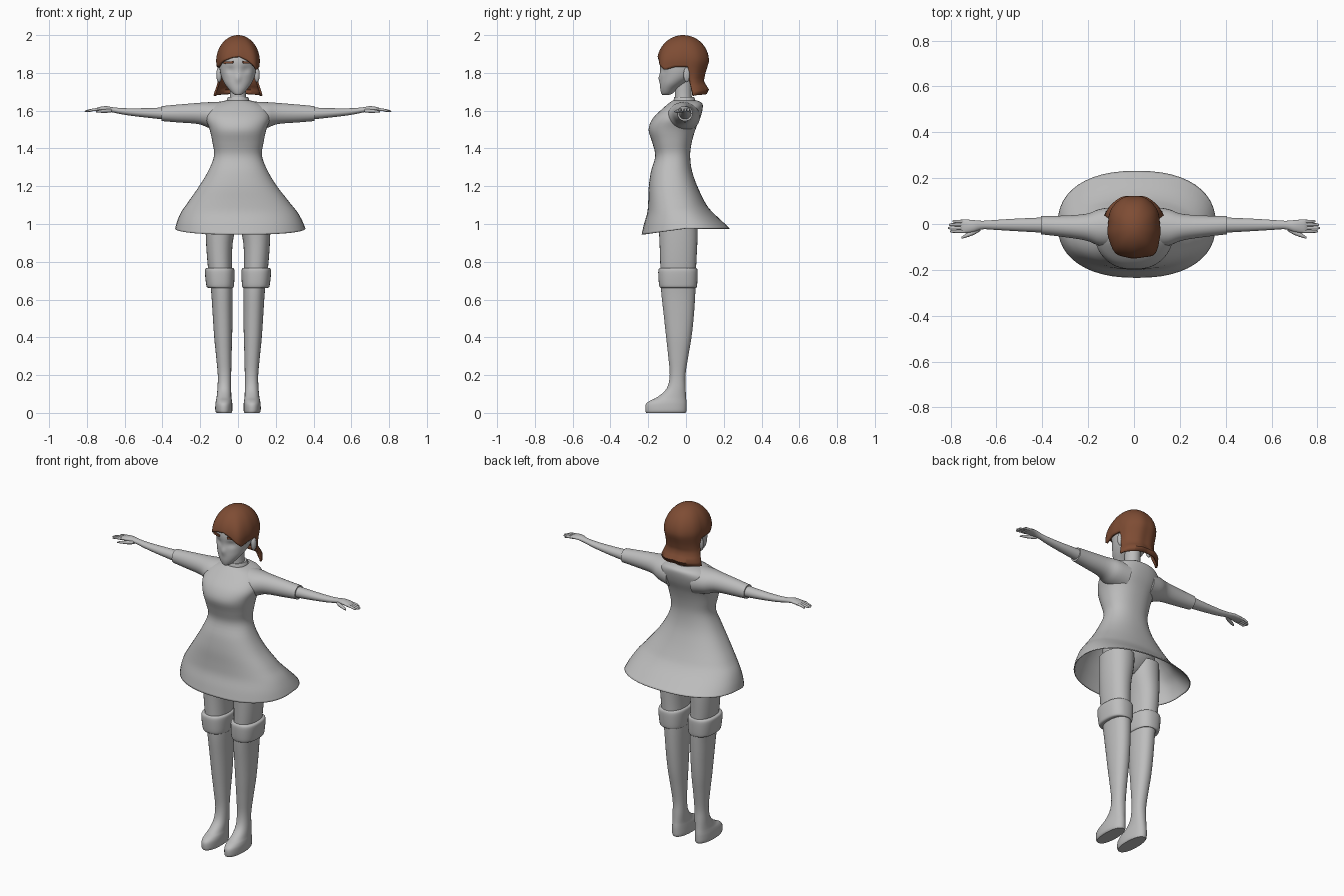
import bpy, bmesh, math
from mathutils import Vector

if "Cube" in bpy.data.objects:
    bpy.data.objects.remove(bpy.data.objects["Cube"])


def material(name, rgb):
    m = bpy.data.materials.new(name)
    m.diffuse_color = (*rgb, 1)
    m.use_nodes = True
    m.node_tree.nodes["Principled BSDF"].inputs["Base Color"].default_value = m.diffuse_color
    return m


GREY = material("plain grey", (0.51, 0.51, 0.51))
BROWN = material("hair brown", (0.21, 0.073, 0.034))


def interp(keys, t):
    """Linear lookup in a list of (t, values...) rows sorted by rising t."""
    for p, q in zip(keys, keys[1:]):
        if t <= q[0]:
            f = max(0, (t - p[0]) / (q[0] - p[0]))
            return [a + (b - a) * f for a, b in zip(p[1:], q[1:])]
    return list(keys[-1][1:])


def finish(name, bm, mat, mirror=False, thick=0):
    bmesh.ops.recalc_face_normals(bm, faces=bm.faces)
    me = bpy.data.meshes.new(name)
    bm.to_mesh(me)
    bm.free()
    me.materials.append(mat)
    ob = bpy.data.objects.new(name, me)
    bpy.context.collection.objects.link(ob)
    if thick:
        s = ob.modifiers.new("thickness", 'SOLIDIFY')
        s.thickness, s.offset = thick, -1
    if mirror:
        ob.modifiers.new("mirror", 'MIRROR')
    bpy.context.view_layer.objects.active = ob
    bpy.ops.object.select_all(action='DESELECT')
    ob.select_set(True)
    bpy.ops.object.shade_smooth_by_angle(angle=math.radians(50))
    return ob


def loft(name, rows, axis='Z', mat=GREY, power=2, n=32, steps=4, caps=True,
         mirror=False, thick=0, warp=None):
    """Skin smooth rings; each row is (position, a_min, a_max, b_min, b_max)."""
    rows = [Vector(r) for r in rows]
    fine = []
    for i in range(len(rows) - 1):
        p0, p1, p2 = rows[max(i - 1, 0)], rows[i], rows[i + 1]
        p3 = rows[min(i + 2, len(rows) - 1)]
        for k in range(steps):
            t = k / steps
            fine.append(0.5 * (2 * p1 + (p2 - p0) * t
                               + (2 * p0 - 5 * p1 + 4 * p2 - p3) * t * t
                               + (3 * p1 - p0 - 3 * p2 + p3) * t ** 3))
    fine.append(rows[-1])
    bm = bmesh.new()
    rings = []
    for t, a0, a1, b0, b1 in fine:
        ring = []
        for j in range(n):
            ang = math.tau * j / n
            c, s = math.cos(ang), math.sin(ang)
            a = (a0 + a1) / 2 + (a1 - a0) / 2 * math.copysign(abs(c) ** (2 / power), c)
            b = (b0 + b1) / 2 + (b1 - b0) / 2 * math.copysign(abs(s) ** (2 / power), s)
            co = Vector((a, b, t) if axis == 'Z' else (t, a, b))
            if warp:
                warp(co)
            ring.append(bm.verts.new(co))
        rings.append(ring)
    for r, q in zip(rings, rings[1:]):
        for j in range(n):
            k = (j + 1) % n
            bm.faces.new((r[j], r[k], q[k], q[j]))
    if caps:
        bm.faces.new(rings[0])
        bm.faces.new(rings[-1])
    return finish(name, bm, mat, mirror, thick)


def sym(z, hx, y0, y1):
    return (z, -hx, hx, y0, y1)


# Dress: bodice and flared skirt in one open shell, hem lifted at sides and back
def hem(co):
    if co.z < 1.2:
        co.x += .012 * (1.2 - co.z) / .255
    if co.z < 1.1:
        lift = min(1, max(0, (co.y + 0.23) / 0.23))
        co.z += 0.032 * lift * (1.1 - co.z) / 0.155


loft("dress", [sym(*r) for r in (
    (0.945, .345, -.235, .232), (1.0, .33, -.222, .185), (1.06, .305, -.205, .135),
    (1.12, .265, -.2, .098), (1.2, .206, -.197, .06), (1.28, .158, -.185, .032),
    (1.36, .127, -.163, .022), (1.43, .135, -.178, .03), (1.5, .15, -.198, .05),
    (1.56, .17, -.175, .075), (1.61, .158, -.125, .088), (1.64, .115, -.09, .085),
    (1.655, .06, -.068, .055))],
    power=2.3, n=48, caps=False, thick=.005, warp=hem)
loft("collar", [sym(1.63, .065, -.07, .055), sym(1.655, .06, -.066, .05),
                sym(1.672, .053, -.062, .042)])
loft("neck", [sym(1.62, .05, -.06, .035), sym(1.69, .042, -.058, .03),
              sym(1.78, .045, -.06, .035)])

# Sleeves, forearms and hands
loft("sleeves", [(.08, -.1, .075, 1.49, 1.648), (.15, -.095, .065, 1.507, 1.645),
                 (.21, -.072, .044, 1.529, 1.641), (.32, -.055, .036, 1.538, 1.632),
                 (.405, -.045, .035, 1.545, 1.624)], 'X', mirror=True)
loft("forearms", [(.36, -.04, .03, 1.55, 1.618), (.5, -.032, .024, 1.565, 1.613),
                  (.6, -.026, .018, 1.578, 1.613), (.66, -.023, .014, 1.59, 1.618),
                  (.7, -.034, .017, 1.597, 1.624), (.74, -.04, .02, 1.598, 1.618),
                  (.757, -.036, .016, 1.6, 1.61)], 'X', mirror=True)
for i, tip in enumerate((.803, .812, .808, .792)):
    y = -.032 + i * .0145
    loft(f"finger_{i + 1}", [(.735, y - .007, y + .007, 1.6, 1.615),
                             (.77, y - .007, y + .007, 1.597, 1.611),
                             (tip - .008, y - .006, y + .006, 1.593, 1.603),
                             (tip, y - .002, y + .002, 1.596, 1.599)],
         'X', n=10, steps=2, mirror=True)
loft("thumbs", [(.67, -.03, -.01, 1.59, 1.608), (.7, -.048, -.026, 1.588, 1.608),
                (.735, -.06, -.043, 1.589, 1.603), (.752, -.064, -.056, 1.591, 1.597)],
     'X', n=10, steps=2, mirror=True)

# Legs with tall boots, turned cuffs and hips under the skirt
loft("legs", [(0, .034, .114, -.21, -.002), (.012, .03, .12, -.215, .002),
              (.045, .03, .12, -.213, .003), (.065, .032, .117, -.19, .002),
              (.085, .035, .113, -.15, 0), (.13, .036, .109, -.102, -.002),
              (.2, .036, .107, -.086, -.003), (.3, .034, .116, -.094, .012),
              (.4, .031, .126, -.105, .029), (.52, .029, .134, -.118, .042),
              (.65, .028, .143, -.132, .05), (.78, .032, .16, -.136, .054),
              (.9, .028, .169, -.14, .06), (1.0, .008, .172, -.145, .062),
              (1.08, .001, .172, -.145, .062)], power=2.2, mirror=True)
loft("boot_cuffs", [(.662, .034, .14, -.125, .048), (.664, .024, .163, -.138, .056),
                    (.69, .02, .17, -.144, .06), (.745, .018, .175, -.147, .062),
                    (.764, .022, .171, -.143, .058), (.768, .034, .158, -.134, .05)],
     power=2.5, mirror=True)
loft("hips", [sym(1.0, .04, -.07, -.01), sym(1.03, .12, -.11, .025),
              sym(1.1, .165, -.145, .06), sym(1.2, .15, -.14, .04)])


# Head: pointed chin, raised nose and shallow eye sockets
def face(co):
    if co.y < -.05:
        def bump(x, z, w, h):
            return math.exp(-((co.x - x) / w) ** 2 - ((co.z - z) / h) ** 2)
        co.y += .01 * (bump(.04, 1.815, .022, .02) + bump(-.04, 1.815, .022, .02))
        co.y -= .009 * bump(0, 1.772, .014, .022)


loft("head", [sym(*r) for r in (
    (1.683, .014, -.125, -.09), (1.692, .03, -.131, -.07), (1.715, .05, -.136, -.045),
    (1.745, .072, -.137, .0), (1.78, .088, -.136, .05), (1.82, .097, -.137, .08),
    (1.87, .1, -.137, .095), (1.92, .09, -.12, .085), (1.96, .055, -.08, .05),
    (1.975, .02, -.04, .01))], n=56, steps=6, warp=face)
bm = bmesh.new()
bmesh.ops.create_uvsphere(bm, u_segments=16, v_segments=10, radius=1)
bmesh.ops.scale(bm, vec=(.015, .017, .04), verts=bm.verts)
bmesh.ops.translate(bm, vec=(.1, .004, 1.79), verts=bm.verts)
finish("ears", bm, GREY, mirror=True)
for name, side in (("eyebrow_right", 1), ("eyebrow_left", -1)):
    bm = bmesh.new()
    bmesh.ops.create_cube(bm, size=1)
    bmesh.ops.scale(bm, vec=(.055, .009, .011), verts=bm.verts)
    brow = finish(name, bm, BROWN)
    brow.location = (.05 * side, -.127, 1.855)
    brow.rotation_euler = (0, .06 * side, .4 * side)

# Hair: domed shell whose lower rim is a swept fringe in front, flared bob behind
RIM = [(-180, 1.69), (-112, 1.68), (-102, 1.83), (-85, 1.835), (-62, 1.832),
       (-40, 1.862), (-15, 1.882), (5, 1.886), (25, 1.865), (52, 1.815),
       (70, 1.83), (102, 1.83), (112, 1.68), (180, 1.69)]
SHAPE = [(1.68, .136, .118), (1.705, .126, .142), (1.755, .108, .11),
         (1.80, .108, .119), (1.86, .115, .138)]
bm = bmesh.new()
rings, N, M = [], 120, 22
for i in range(1, M + 1):
    ring = []
    for j in range(N):
        deg = -180 + 360 * j / N
        a = math.radians(deg)
        z = 2 - (2 - interp(RIM, deg)[0]) * (i / M) ** 1.7
        rx, back = interp(SHAPE, z)
        s = math.sqrt(1 - ((z - 1.86) / .14) ** 2) if z > 1.86 else 1
        s *= 1 + .012 * math.cos(9 * a) * i / M      # soft locks
        s *= 1 + .1 * math.exp(-((deg - 48) / 16) ** 2) * (i / M) ** 2   # side lock
        ry = .136 if abs(deg) < 90 else back
        # fringe and bob are a little squarer than an ellipse
        p = 2 + .5 * i / M
        c, sn = math.cos(a), math.sin(a)
        r = s / (abs(c) ** p + abs(sn) ** p) ** (1 / p)
        ring.append(bm.verts.new((rx * r * sn, -.015 - ry * r * c, z)))
    rings.append(ring)
top = bm.verts.new((0, -.015, 2))
for j in range(N):
    k = (j + 1) % N
    bm.faces.new((top, rings[0][j], rings[0][k]))
    for r, q in zip(rings, rings[1:]):
        bm.faces.new((r[j], q[j], q[k], r[k]))
finish("hair", bm, BROWN, thick=.01)
